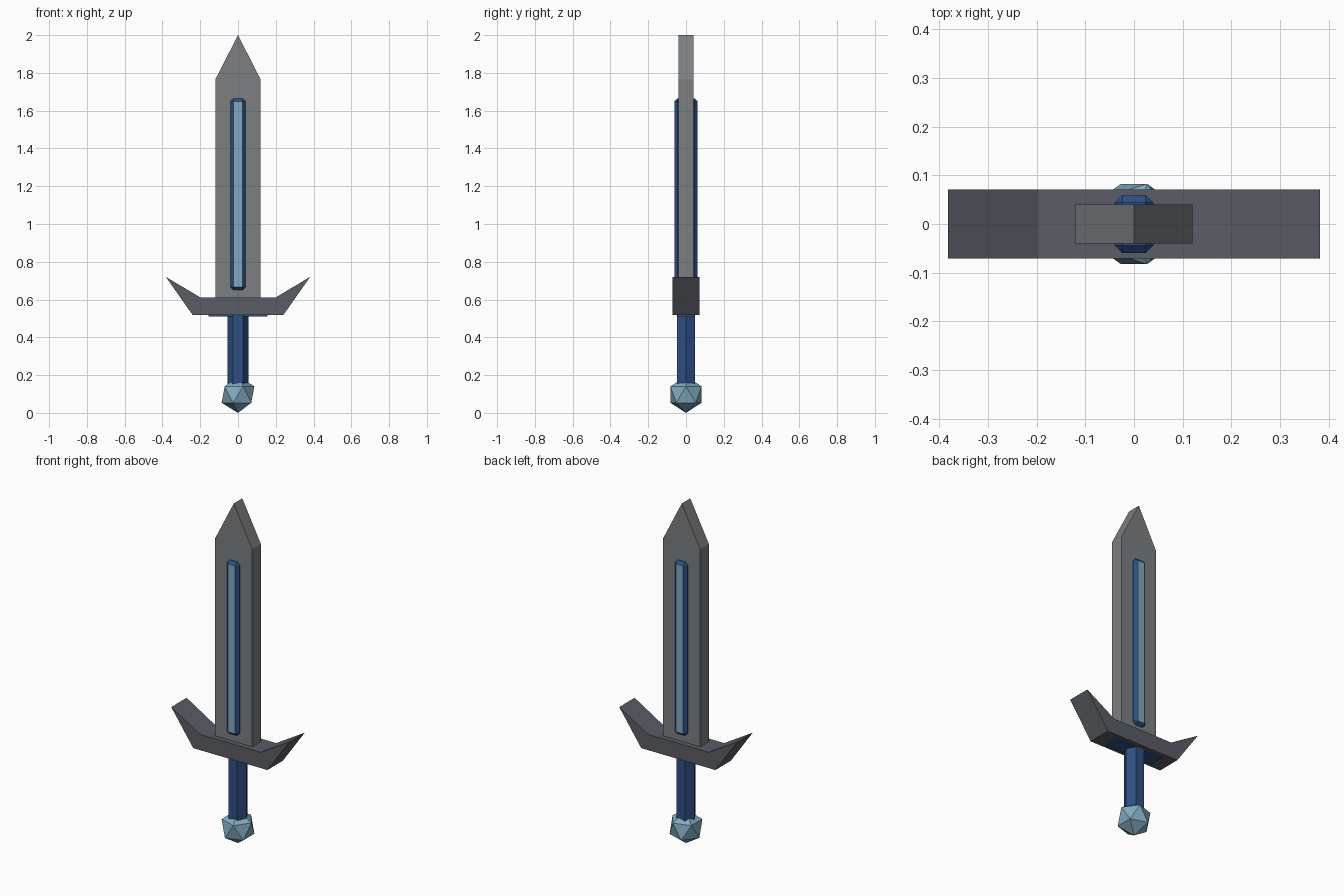
import bpy, bmesh

if "Cube" in bpy.data.objects:
    bpy.data.objects.remove(bpy.data.objects["Cube"])


def material(name, rgb):
    m = bpy.data.materials.new(name)
    m.diffuse_color = (*rgb, 1)
    m.use_nodes = True
    m.node_tree.nodes["Principled BSDF"].inputs["Base Color"].default_value = m.diffuse_color
    return m


STEEL = material("steel", (0.20, 0.21, 0.22))
IRON = material("dark_iron", (0.10, 0.11, 0.13))
BLUE = material("deep_blue", (0.03, 0.08, 0.24))
PALE = material("pale_blue", (0.22, 0.40, 0.52))


def prism(name, half_profile, half_depth, mat):
    """Mirror a right-hand (x, z) profile, running bottom to top, and extrude it along y."""
    left = [(-x, z) for x, z in reversed(half_profile) if x > 0]
    bm = bmesh.new()
    face = bm.faces.new([bm.verts.new((x, -half_depth, z)) for x, z in half_profile + left])
    new = bmesh.ops.extrude_face_region(bm, geom=[face])["geom"]
    bmesh.ops.translate(bm, vec=(0, 2 * half_depth, 0),
                        verts=[v for v in new if isinstance(v, bmesh.types.BMVert)])
    bmesh.ops.recalc_face_normals(bm, faces=bm.faces)
    return finish(name, bm, mat)


def finish(name, bm, *mats):
    me = bpy.data.meshes.new(name)
    bm.to_mesh(me)
    bm.free()
    for m in mats:
        me.materials.append(m)
    ob = bpy.data.objects.new(name, me)
    bpy.context.collection.objects.link(ob)
    return ob


def box(name, size, centre, bevel, *mats):
    bm = bmesh.new()
    bmesh.ops.create_cube(bm, size=1)
    bmesh.ops.scale(bm, vec=size, verts=bm.verts)
    bmesh.ops.translate(bm, vec=centre, verts=bm.verts)
    if bevel:
        bmesh.ops.bevel(bm, geom=bm.edges[:], offset=bevel, segments=1,
                        affect='EDGES', profile=0.5)
    # The broad front and back faces take the second material
    if len(mats) > 1:
        bm.normal_update()
        for f in bm.faces:
            f.material_index = int(abs(f.normal.y) > 0.95)
    return finish(name, bm, *mats)


# Blade with a pointed tip
prism("blade", [(0.12, 0.56), (0.12, 1.765), (0, 2.0)], 0.04, STEEL)

# Raised chamfered inlay running through both sides of the blade
box("blade_inlay", (0.08, 0.12, 1.015), (0, 0, 1.158), 0.016, BLUE, PALE)

# Crossguard with upswept ends
prism("crossguard", [(0.24, 0.518), (0.382, 0.72), (0.197, 0.61)], 0.071, IRON)

# Thin blue plate under the crossguard
box("guard_plate", (0.31, 0.09, 0.03), (0, 0, 0.526), 0, BLUE)

# Six-sided grip
bpy.ops.mesh.primitive_cylinder_add(vertices=6, radius=0.055, depth=0.40,
                                    location=(0, 0, 0.33), rotation=(0, 0, 0.5235988))
grip = bpy.context.object
grip.name = "grip"
grip.data.materials.append(BLUE)

# Make sure the grip's corners point along x
widest = max(grip.data.vertices, key=lambda v: (grip.rotation_euler.to_matrix() @ v.co).x)
if (grip.rotation_euler.to_matrix() @ widest.co).x < 0.054:
    grip.rotation_euler.z = 0

# Faceted pommel
bpy.ops.mesh.primitive_ico_sphere_add(subdivisions=1, radius=0.097, location=(0, 0, 0.097))
pommel = bpy.context.object
pommel.name = "pommel"
pommel.data.materials.append(PALE)
